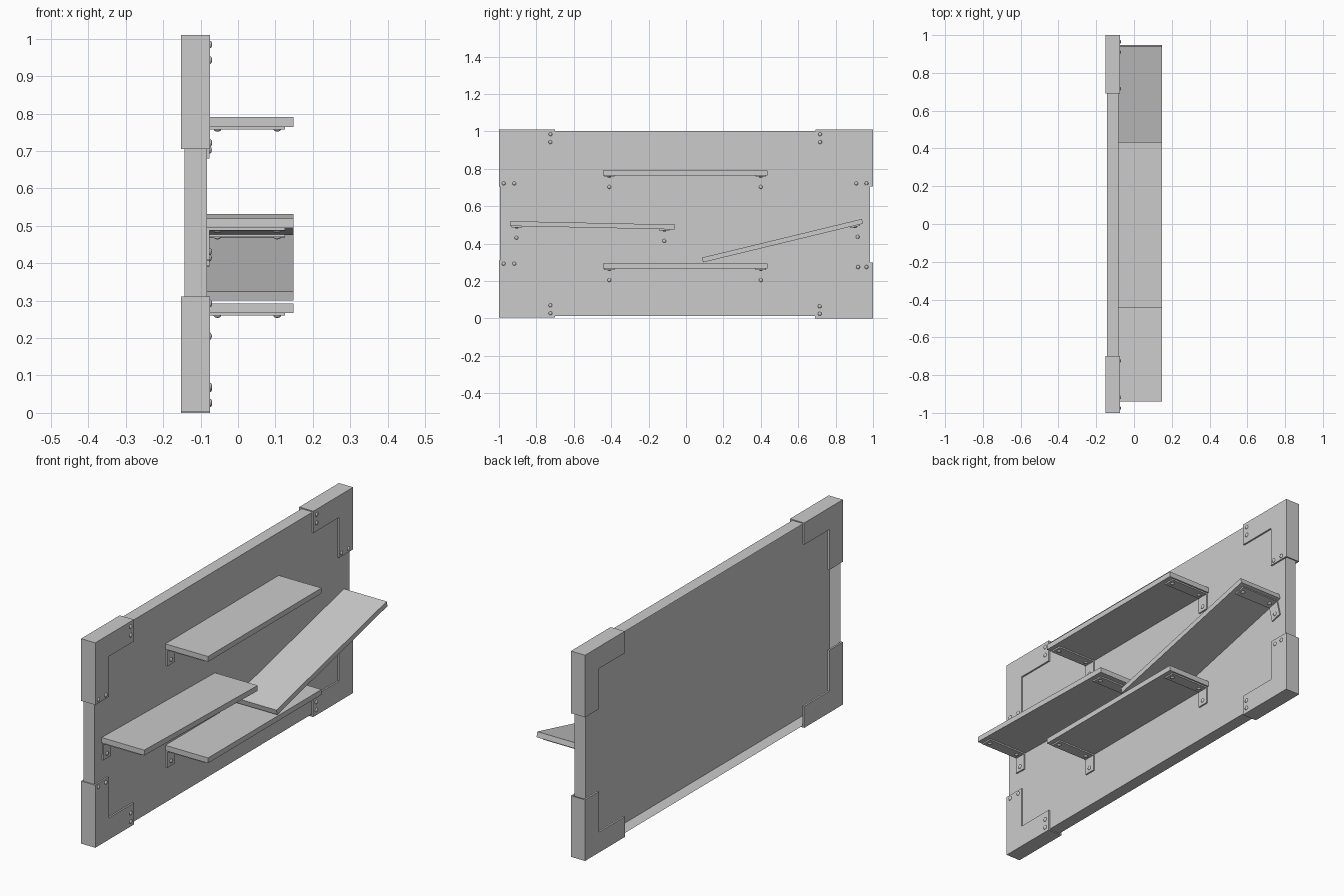
import bpy, bmesh, math
from mathutils import Matrix

if "Cube" in bpy.data.objects:
    bpy.data.objects.remove(bpy.data.objects["Cube"])

WALL = -0.083                      # x of the board's front face
BACK, FRONT = -0.152, -0.075       # depth range of the corner caps


def finish(bm, name):
    me = bpy.data.meshes.new(name)
    bm.to_mesh(me)
    bm.free()
    ob = bpy.data.objects.new(name, me)
    bpy.context.collection.objects.link(ob)
    return ob


def box(bm, x, y, z, mat=Matrix()):
    size = Matrix.Diagonal((x[1] - x[0], y[1] - y[0], z[1] - z[0], 1))
    mid = Matrix.Translation((sum(x) / 2, sum(y) / 2, sum(z) / 2))
    return bmesh.ops.create_cube(bm, size=1, matrix=mat @ mid @ size)["verts"]


def screw(bm, x, y, z, axis, mat=Matrix()):
    # squashed dome head, flat along the given axis
    s = [0.01, 0.01, 0.01, 1]
    s[axis] = 0.006
    vs = bmesh.ops.create_uvsphere(bm, u_segments=12, v_segments=8, radius=1,
        matrix=mat @ Matrix.Translation((x, y, z)) @ Matrix.Diagonal(s))["verts"]
    for f in {f for v in vs for f in v.link_faces}:
        f.smooth = True


def prism(bm, pts, x0, x1):
    # profile in the y-z plane pushed along x
    f = bm.faces.new([bm.verts.new((x0, y, z)) for y, z in pts])
    ext = bmesh.ops.extrude_face_region(bm, geom=[f])["geom"]
    bmesh.ops.translate(bm, vec=(x1 - x0, 0, 0),
                        verts=[v for v in ext if isinstance(v, bmesh.types.BMVert)])


# Board: shallow tray, open at the back
bm = bmesh.new()
box(bm, (-0.143, WALL), (-0.995, 0.985), (0.012, 1.002))
bm.normal_update()
bmesh.ops.delete(bm, geom=[f for f in bm.faces if f.normal.x < -0.9], context="FACES")
finish(bm, "back_board")


# Corner caps: L plates front and back joined by the two outer walls
def corner_cap(name, yo, ye, yi, zo, ze, zi, screws):
    bm = bmesh.new()
    ell = [(yo, zo), (ye, zo), (ye, zi), (yi, zi), (yi, ze), (yo, ze)]
    prism(bm, ell, WALL, FRONT)
    prism(bm, ell, BACK, -0.143)
    sy, sz = math.copysign(0.005, ye - yo), math.copysign(0.005, ze - zo)
    box(bm, (BACK, FRONT), sorted((yo, yo + sy)), sorted((zo, ze)))
    box(bm, (BACK, FRONT), sorted((yo, ye)), sorted((zo, zo + sz)))
    bmesh.ops.recalc_face_normals(bm, faces=bm.faces)
    for y, z in screws:
        screw(bm, FRONT, y, z, 0)
    finish(bm, name)


corner_cap("corner_cap_top_left", -1, -0.70, -0.895, 1.01, 0.705, 0.903,
           [(-0.725, 0.985), (-0.725, 0.943), (-0.975, 0.722), (-0.918, 0.722)])
corner_cap("corner_cap_top_right", 1, 0.692, 0.89, 1.01, 0.705, 0.903,
           [(0.717, 0.985), (0.717, 0.943), (0.91, 0.722), (0.965, 0.722)])
corner_cap("corner_cap_bottom_left", -1, -0.70, -0.895, 0.004, 0.311, 0.11,
           [(-0.975, 0.293), (-0.918, 0.293), (-0.725, 0.07), (-0.725, 0.028)])
corner_cap("corner_cap_bottom_right", 1, 0.69, 0.89, 0.0, 0.30, 0.10,
           [(0.92, 0.275), (0.965, 0.275), (0.715, 0.065), (0.715, 0.025)])


# Shelves with angle brackets underneath, tilted about x
def shelf(name, y, z, angle, feet):
    mat = Matrix.Translation((0, y, z)) @ Matrix.Rotation(math.radians(angle), 4, "X")
    bm = bmesh.new()
    box(bm, (WALL, 0.149), (-0.44, 0.44), (-0.013, 0.013), mat)
    finish(bm, name)
    bm = bmesh.new()
    for f in feet:
        span = (f - 0.028, f + 0.028)
        box(bm, (WALL, 0.125), span, (-0.020, -0.013), mat)
        box(bm, (WALL, -0.076), span, (-0.098, -0.020), mat)
        screw(bm, -0.055, f, -0.02, 2, mat)
        screw(bm, 0.105, f, -0.02, 2, mat)
        screw(bm, -0.076, f, -0.075, 0, mat)
    finish(bm, name + "_brackets")


shelf("top_shelf", -0.005, 0.778, 0, (-0.405, 0.405))
shelf("bottom_shelf", -0.005, 0.28, 0, (-0.405, 0.405))
shelf("left_shelf", -0.50, 0.498, -1.2, (-0.405, 0.385))
shelf("tilted_shelf", 0.516, 0.416, 13.6, (0.395,))
